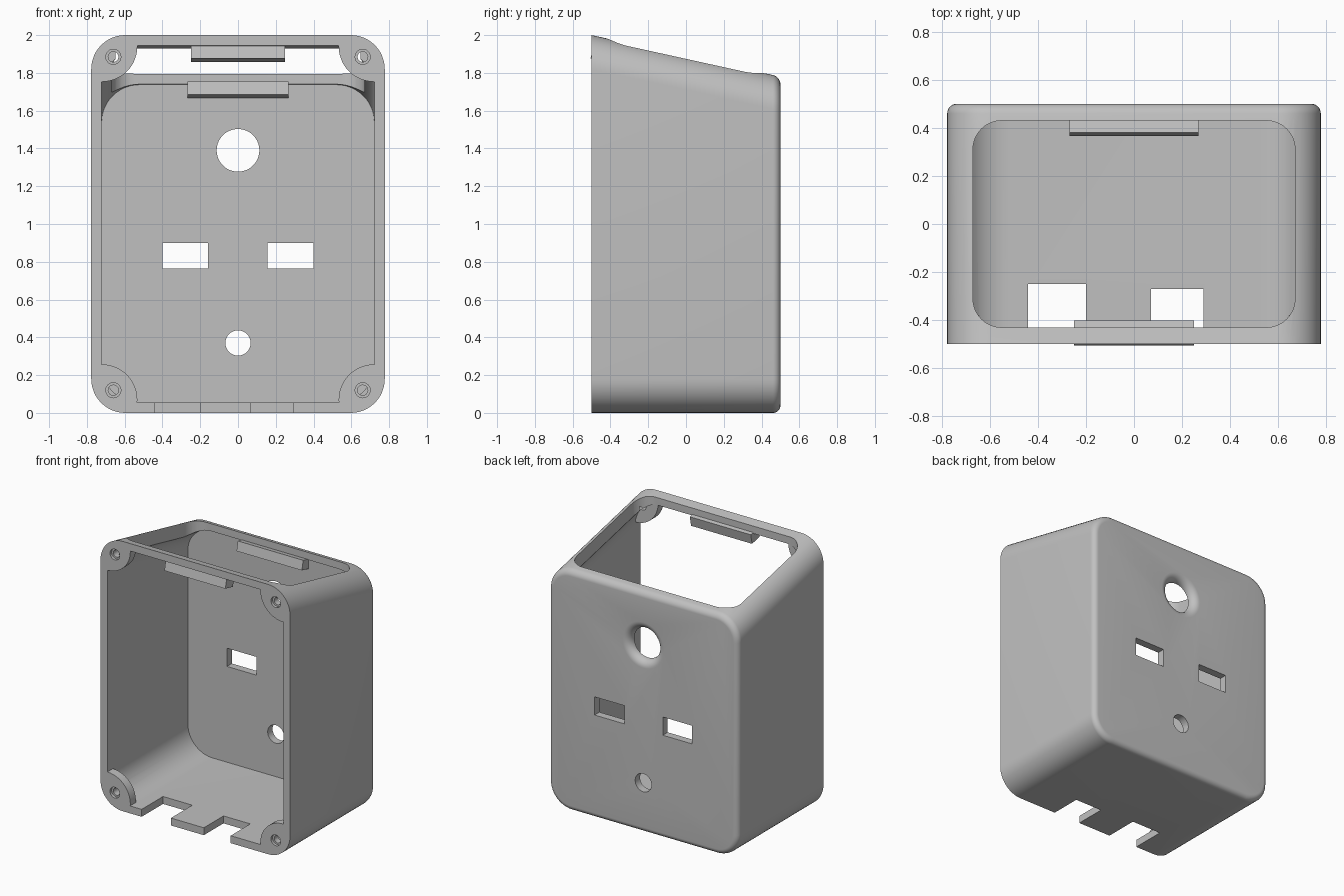
import bpy, bmesh, math
from mathutils import Vector

cube = bpy.data.objects.get("Cube")
if cube:
    bpy.data.objects.remove(cube, do_unlink=True)

W, SLOPE, WALL = 0.777, 0.22, 0.055
CORNER, EDGE = 0.18, 0.04

grey = bpy.data.materials.new("plain grey")
grey.use_nodes = True
grey.diffuse_color = (0.53, 0.53, 0.53, 1)
grey.node_tree.nodes["Principled BSDF"].inputs["Base Color"].default_value = grey.diffuse_color


def top(y):
    """Height of the sloping roof at depth y."""
    return 2 - SLOPE * (y + 0.5)


def rounded(u0, u1, v0, v1, r=0.0, n=12):
    """Rounded rectangle as 2D points."""
    if r <= 0:
        return [(u0, v0), (u1, v0), (u1, v1), (u0, v1)]
    pts = []
    centres = [(u1 - r, v1 - r), (u0 + r, v1 - r), (u0 + r, v0 + r), (u1 - r, v0 + r)]
    for k, (cu, cv) in enumerate(centres):
        for i in range(n + 1):
            a = math.pi / 2 * (k + i / n)
            pts.append((cu + r * math.cos(a), cv + r * math.sin(a)))
    return pts


def circle(x, z, r, n=48):
    return [(x + r * math.cos(2 * math.pi * i / n), z + r * math.sin(2 * math.pi * i / n))
            for i in range(n)]


def loft(name, sections, axis="Y"):
    """Solid skinned through (position, 2D points) sections."""
    bm = bmesh.new()
    rings = []
    for t, pts in sections:
        rings.append([bm.verts.new((u, t, v) if axis == "Y" else (u, v, t)) for u, v in pts])
    for a, b in zip(rings, rings[1:]):
        for i in range(len(a)):
            j = (i + 1) % len(a)
            bm.faces.new((a[i], a[j], b[j], b[i]))
    bm.faces.new(rings[0])
    bm.faces.new(rings[-1])
    bmesh.ops.recalc_face_normals(bm, faces=bm.faces)
    me = bpy.data.meshes.new(name)
    bm.to_mesh(me)
    bm.free()
    me.materials.append(grey)
    ob = bpy.data.objects.new(name, me)
    bpy.context.scene.collection.objects.link(ob)
    return ob


def select(ob):
    bpy.ops.object.select_all(action="DESELECT")
    ob.select_set(True)
    bpy.context.view_layer.objects.active = ob


def cut(ob, cutter):
    """Subtract a cutter and discard it."""
    select(ob)
    mod = ob.modifiers.new("cut", "BOOLEAN")
    mod.operation, mod.solver, mod.object = "DIFFERENCE", "EXACT", cutter
    bpy.ops.object.modifier_apply(modifier=mod.name)
    bpy.data.objects.remove(cutter, do_unlink=True)


def shell_section(y, inset, r):
    return y, rounded(-W + inset, W - inset, inset, top(y) - inset, r)


# Outer housing with a rounded back edge
sections = [shell_section(-0.5, 0, CORNER)]
for i in range(9):
    a = math.pi / 2 * i / 8
    inset = EDGE * (1 - math.cos(a))
    sections.append(shell_section(0.5 - EDGE + EDGE * math.sin(a), inset, CORNER - inset))
housing = loft("housing", sections)

# Hollow interior, leaving a screw boss in each front corner
cavity = loft("cavity_cutter", [shell_section(y, WALL, 0.2) for y in (-0.6, 0.443)])
for x in (-0.72, 0.72):
    for z in (0.07, 1.94):
        cut(cavity, loft("boss_space", [(y, circle(x, z, 0.187)) for y in (-0.7, -0.435)]))
cut(housing, cavity)

# Roof opening
cut(housing, loft("roof_cutter", [(z, rounded(-0.67, 0.67, -0.43, 0.43, 0.12))
                                  for z in (1.5, 2.2)], "Z"))

# Stepped screw holes
for x in (-0.66, 0.66):
    for z in (0.12, 1.885):
        steps = ((-0.6, 0.04), (-0.48, 0.04), (-0.48, 0.027), (-0.38, 0.027))
        cut(housing, loft("screw_cutter", [(y, circle(x, z, r, 24)) for y, r in steps]))

# Flared cable hole and small round hole in the back
flare = [(0.3, circle(0, 1.39, 0.113))]
for i in range(9):
    a = math.pi / 2 * i / 8
    flare.append((0.443 + 0.057 * math.sin(a), circle(0, 1.39, 0.17 - 0.057 * math.cos(a))))
flare.append((0.6, circle(0, 1.39, 0.17)))
cut(housing, loft("flare_cutter", flare))
cut(housing, loft("hole_cutter", [(y, circle(0, 0.37, 0.067)) for y in (0.3, 0.6)]))

# Rectangular back slots
for x0, x1 in ((-0.4, -0.16), (0.155, 0.4)):
    cut(housing, loft("slot_cutter", [(y, rounded(x0, x1, 0.765, 0.9)) for y in (0.3, 0.6)]))

# Notches in the front edge of the floor
for x0, x1, y1 in ((-0.44, -0.2, -0.25), (0.07, 0.29, -0.27)):
    cut(housing, loft("notch_cutter", [(z, rounded(x0, x1, -0.6, y1))
                                       for z in (-0.1, 0.1)], "Z"))

select(housing)
bpy.ops.object.shade_smooth_by_angle(angle=math.radians(30))

# Clip bars under the roof edges, tilted with the roof
for name, half, y, z, h in (("front_clip_bar", 0.25, -0.453, 1.904, 0.075),
                            ("back_clip_bar", 0.268, 0.417, 1.71, 0.071)):
    bar = loft(name, [(t, rounded(-half, half, -h / 2, h / 2)) for t in (-0.045, 0.045)])
    bar.location = Vector((0, y, z))
    bar.rotation_euler.x = -math.atan(SLOPE)
